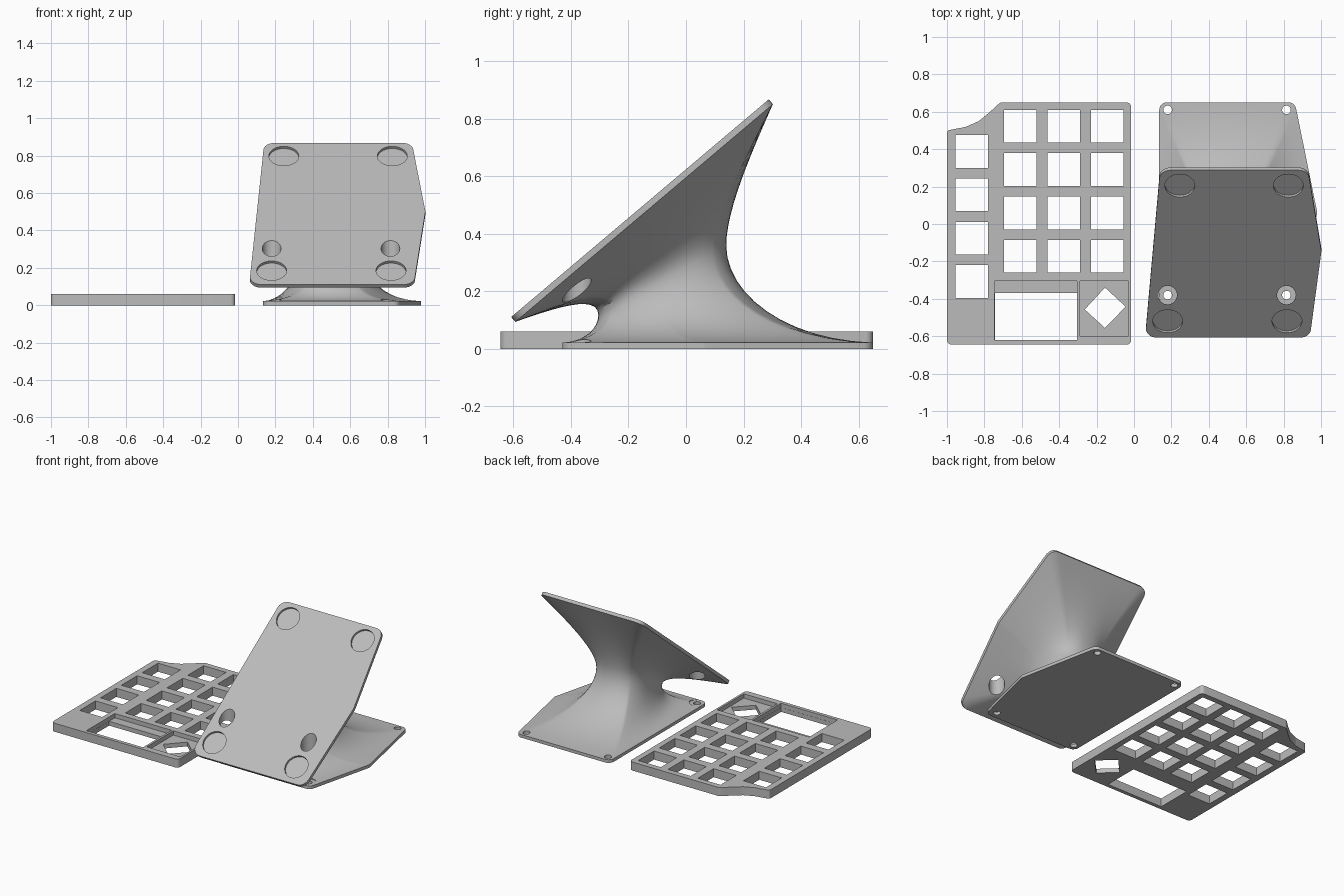
import bpy, bmesh, math
from mathutils import Vector, Matrix

if "Cube" in bpy.data.objects:
    bpy.data.objects.remove(bpy.data.objects["Cube"])

grey = bpy.data.materials.new("light grey")
grey.diffuse_color = (0.5, 0.5, 0.5, 1)
grey.use_nodes = True
grey.node_tree.nodes["Principled BSDF"].inputs["Base Color"].default_value = grey.diffuse_color


def make(name, bm):
    bmesh.ops.recalc_face_normals(bm, faces=bm.faces[:])
    me = bpy.data.meshes.new(name)
    bm.to_mesh(me)
    bm.free()
    ob = bpy.data.objects.new(name, me)
    bpy.context.collection.objects.link(ob)
    me.materials.append(grey)
    return ob


def prism(name, pts, z0, z1):
    bm = bmesh.new()
    f = bm.faces.new([bm.verts.new((x, y, z0)) for x, y in pts])
    up = bmesh.ops.extrude_face_region(bm, geom=[f])["geom"]
    bmesh.ops.translate(bm, vec=(0, 0, z1 - z0), verts=[v for v in up if isinstance(v, bmesh.types.BMVert)])
    return make(name, bm)


def box(x0, x1, y0, y1, z0, z1):
    return prism("cutter", [(x0, y0), (x1, y0), (x1, y1), (x0, y1)], z0, z1)


def disc(x, y, r, z0, z1, n=40):
    return prism("cutter", [(x + r * math.cos(i * math.tau / n), y + r * math.sin(i * math.tau / n))
                            for i in range(n)], z0, z1)


def cut(ob, cutters):
    """Subtract every cutter, bake the result and remove the cutters."""
    for c in cutters:
        m = ob.modifiers.new("cut", "BOOLEAN")
        m.operation, m.solver, m.object = "DIFFERENCE", "EXACT", c
    dg = bpy.context.evaluated_depsgraph_get()
    me = bpy.data.meshes.new_from_object(ob.evaluated_get(dg))
    ob.modifiers.clear()
    ob.data = me
    for c in cutters:
        bpy.data.objects.remove(c)


def rounded(corners, seg=6, div=10):
    """Round polygon corners (x, y, radius) and subdivide the straight edges."""
    arcs, n = [], len(corners)
    for i, (x, y, r) in enumerate(corners):
        p = Vector((x, y))
        a = (Vector(corners[i - 1][:2]) - p).normalized()
        b = (Vector(corners[(i + 1) % n][:2]) - p).normalized()
        half = a.angle(b) / 2
        c = p + (a + b).normalized() * (r / math.sin(half))
        s, e = p + a * (r / math.tan(half)) - c, p + b * (r / math.tan(half)) - c
        sweep = s.angle(e)
        arcs.append([c + (s * math.sin((1 - k / seg) * sweep) + e * math.sin(k / seg * sweep))
                     / math.sin(sweep) for k in range(seg + 1)])
    out = []
    for i, arc in enumerate(arcs):
        nxt = arcs[(i + 1) % n][0]
        out += arc + [arc[-1].lerp(nxt, k / div) for k in range(1, div)]
    return out


# --- key plate: flat slab with a scooped corner ---
slab = rounded([(-1, -0.645, 0.025), (-0.015, -0.645, 0.025), (-0.015, 0.65, 0.025),
                (-0.715, 0.65, 0.03), (-0.775, 0.595, 0.02), (-0.83, 0.55, 0.05),
                (-0.9, 0.519, 0.05), (-1, 0.5, 0.015)], 4, 1)
key_plate = prism("key_plate", slab, 0, 0.06)
holes = [box(x, x + 0.175, y - r * 0.2317, y + 0.175 - r * 0.2317, -0.1, 0.2)
         for x, y in ((-0.955, 0.3), (-0.695, 0.435), (-0.463, 0.435), (-0.231, 0.435)) for r in range(4)]
# screen window with ledge, knob pocket with turned square hole
holes += [box(-0.745, -0.305, -0.62, -0.305, 0.03, 0.2), box(-0.744, -0.306, -0.619, -0.37, -0.1, 0.1),
          box(-0.29, -0.03, -0.6, -0.305, 0.03, 0.2),
          prism("cutter", [(-0.155, -0.34), (-0.263, -0.457), (-0.155, -0.556), (-0.045, -0.442)], -0.1, 0.1)]
cut(key_plate, holes)

# --- stand: foot and tilted plate joined by a waisted loft ---
T = 0.022
foot = rounded([(0.135, -0.43, 0.04), (0.86, -0.43, 0.04), (0.98, 0.06, 0.04),
                (0.86, 0.65, 0.04), (0.135, 0.65, 0.04)])
top = rounded([(0.06, 0, 0.06), (0.94, 0, 0.06), (1.002, 0.605, 0.05),
               (0.93, 1.173, 0.06), (0.14, 1.173, 0.06)])
ANG = math.radians(40.2)
tilt = Matrix.Translation((0, -0.608, 0.111)) @ Matrix.Rotation(ANG, 4, "X")
zplane = lambda y: 0.111 + (y + 0.608) * math.tan(ANG) - T / math.cos(ANG)


def bezier(a, b, c, d, n):
    return [a * (1 - t) ** 3 + b * 3 * t * (1 - t) ** 2 + c * 3 * t * t * (1 - t) + d * t ** 3
            for t in (i / n for i in range(n + 1))]


columns = []
for f, s in zip(foot, top):
    lo = Vector((f.x, f.y, T))
    hi = tilt @ Vector((s.x, s.y, -T))
    # waist: soft oval, tilted half way between foot and plate
    a = math.atan2((f.y - 0.11) / 0.54, (f.x - 0.5) / 0.42)
    ca, sa = math.cos(a), math.sin(a)
    p = 0.8
    wx = 0.5 + 0.18 * math.copysign(abs(ca) ** p, ca)
    wy = -0.0825 + 0.2225 * math.copysign(abs(sa) ** p, sa)
    mid = Vector((wx, wy, 0.239 + (wy + 0.0825) * 0.545))
    below = mid - Vector((0, 0, 0.5 * (mid.z - T)))
    above = mid + Vector((0, 0, 0.35 * (zplane(wy) - mid.z)))
    flare = lo.lerp(below, 0.6)
    flare.z = T + 0.06 * (below.z - T)
    columns.append([Vector((f.x, f.y, 0))] + bezier(lo, flare, below, mid, 12)
                   + bezier(mid, above, hi.lerp(above, 0.45), hi, 12)[1:]
                   + [tilt @ Vector((s.x, s.y, 0))])
bm = bmesh.new()
grid = [[bm.verts.new(p) for p in col] for col in columns]
for i, col in enumerate(grid):
    nxt = grid[(i + 1) % len(grid)]
    for j in range(len(col) - 1):
        bm.faces.new((col[j], nxt[j], nxt[j + 1], col[j + 1]))
bm.faces.new([c[0] for c in grid])
bm.faces.new([c[-1] for c in grid])
stand = make("stand", bm)

# screw holes in the foot, with driver access through the tilted plate
cuts = [disc(x, y, 0.023, -0.1, 0.1, 24) for x in (0.18, 0.815) for y in (-0.38, 0.61)]
cuts += [disc(x, -0.38, 0.05, T, 0.8) for x in (0.18, 0.815)]
# shallow round pad recesses on the tilted face
for x, y in ((0.245, 0.205), (0.825, 0.205), (0.18, -0.52), (0.818, -0.52)):
    c = disc(x, (y + 0.608) / math.cos(ANG), 0.08, -0.015, 0.1)
    c.data.transform(tilt)
    cuts.append(c)
cut(stand, cuts)

for ob in (key_plate, stand):
    bpy.ops.object.select_all(action="DESELECT")
    ob.select_set(True)
    bpy.context.view_layer.objects.active = ob
    bpy.ops.object.shade_smooth_by_angle(angle=math.radians(30))
